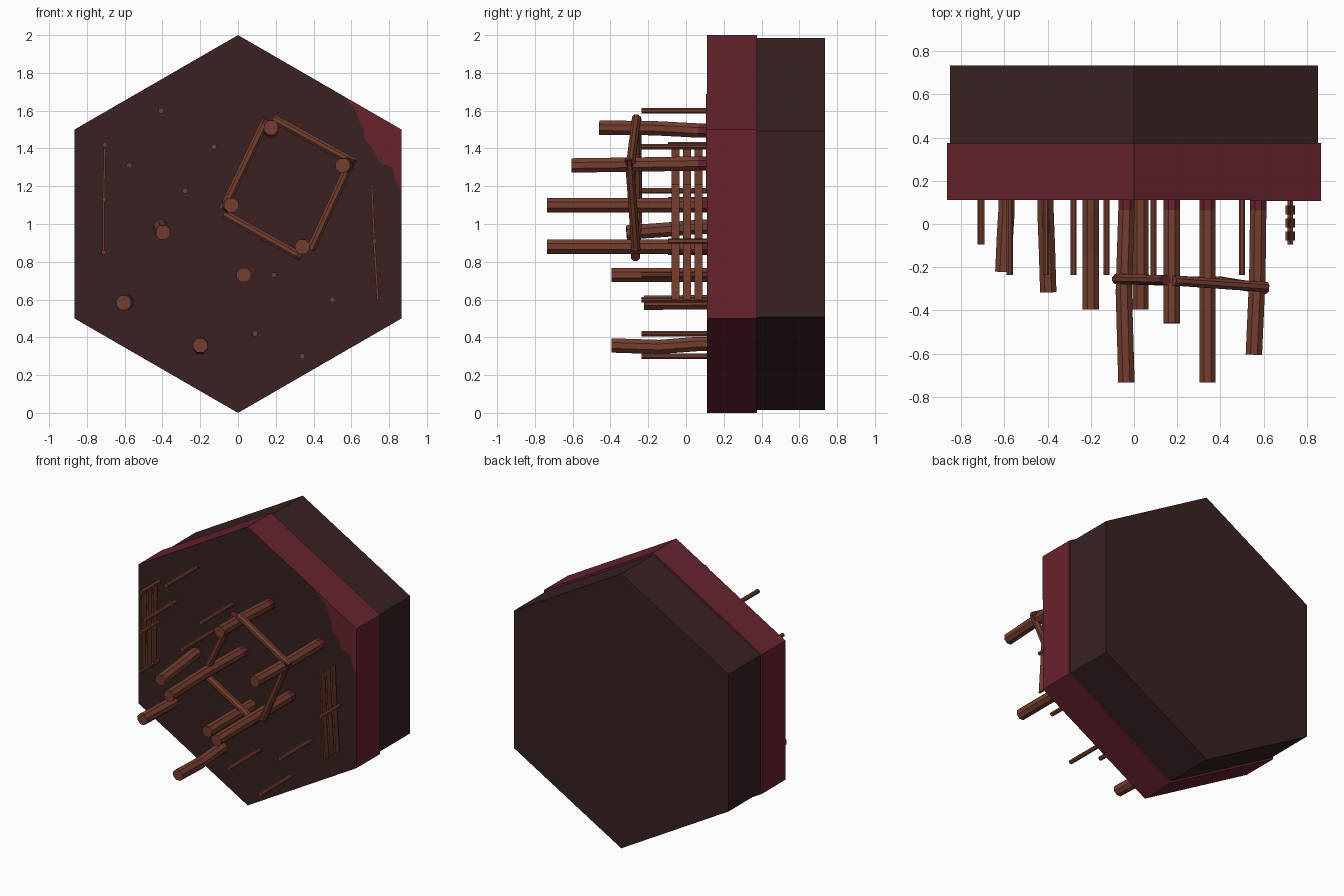
import bpy, bmesh, math
from mathutils import Vector

if "Cube" in bpy.data.objects:
    bpy.data.objects.remove(bpy.data.objects["Cube"])


def material(name, rgb):
    m = bpy.data.materials.new(name)
    m.diffuse_color = (*rgb, 1)
    m.use_nodes = True
    m.node_tree.nodes["Principled BSDF"].inputs["Base Color"].default_value = m.diffuse_color
    return m


EARTH = material("dark earth", (0.041, 0.0155, 0.0155))
CRIMSON = material("crimson", (0.135, 0.0165, 0.027))
WOOD = material("wood", (0.175, 0.048, 0.028))


def finish(name, bm, mats):
    bmesh.ops.recalc_face_normals(bm, faces=bm.faces)
    me = bpy.data.meshes.new(name)
    bm.to_mesh(me)
    bm.free()
    for m in mats:
        me.materials.append(m)
    ob = bpy.data.objects.new(name, me)
    bpy.context.collection.objects.link(ob)
    return ob


def prism(name, outline, y0, y1, mats):
    """Extrude an x,z outline along y; the front face takes the second material."""
    bm = bmesh.new()
    front = [bm.verts.new((x, y0, z)) for x, z in outline]
    back = [bm.verts.new((x, y1, z)) for x, z in outline]
    cap = bm.faces.new(front)
    cap.material_index = len(mats) - 1
    bm.faces.new(back[::-1])
    n = len(outline)
    for i in range(n):
        j = (i + 1) % n
        bm.faces.new((front[i], back[i], back[j], front[j]))
    return finish(name, bm, mats)


def log(name, pts, radius, red_first=False, red_last=False, sides=8, flat=1.0):
    """Flat-sided log along a path; end segments can be crimson."""
    pts = [Vector(p) for p in pts]
    bm = bmesh.new()
    d = (pts[-1] - pts[0]).normalized()
    ref = Vector((0, 1, 0)) if abs(d.y) < 0.8 else Vector((0, 0, 1))
    u = d.cross(ref).normalized()
    v = d.cross(u)
    rings = []
    for p in pts:
        ring = []
        for k in range(sides):
            a = 2 * math.pi * (k + 0.5) / sides
            ring.append(bm.verts.new(p + radius * (flat * math.cos(a) * u + math.sin(a) * v)))
        rings.append(ring)
    last = len(rings) - 2
    for s in range(last + 1):
        red = (s == 0 and red_first) or (s == last and red_last)
        for k in range(sides):
            j = (k + 1) % sides
            f = bm.faces.new((rings[s][k], rings[s][j], rings[s + 1][j], rings[s + 1][k]))
            f.material_index = int(red)
    bm.faces.new(rings[0]).material_index = int(red_first)
    bm.faces.new(rings[-1]).material_index = int(red_last)
    return finish(name, bm, [WOOD, CRIMSON])


def hexagon(r):
    return [(r * math.cos(math.radians(90 + 60 * i)), 1 + r * math.sin(math.radians(90 + 60 * i)))
            for i in range(6)]


# hexagonal slab: crimson rim with earth front, narrower earth block behind
prism("rim_slab", hexagon(1.0), 0.11, 0.375, [CRIMSON, EARTH])
prism("back_block", hexagon(0.985), 0.375, 0.735, [EARTH])

# ragged crimson patch at the upper right of the front
patch = [(0.866, 1.5), (0.54, 1.688), (0.62, 1.61), (0.645, 1.54), (0.665, 1.51), (0.67, 1.45),
         (0.72, 1.39), (0.74, 1.34), (0.77, 1.315), (0.82, 1.30), (0.83, 1.24), (0.866, 1.175)]
prism("crimson_patch", patch, 0.107, 0.112, [CRIMSON])

# thick poles: tip x, z, tip y, base x, z, middle shift x, z, stained base
poles = [
    (0.175, 1.51, -0.46, 0.175, 1.495, 0, 0.005, True),
    (0.555, 1.31, -0.605, 0.575, 1.32, 0.006, 0, True),
    (-0.035, 1.10, -0.735, -0.035, 1.10, -0.012, 0, True),
    (0.34, 0.88, -0.735, 0.34, 0.88, 0, 0, True),
    (-0.397, 0.955, -0.315, -0.41, 0.985, 0, 0, False),
    (0.03, 0.73, -0.395, 0.03, 0.73, 0, 0, False),
    (-0.605, 0.583, -0.222, -0.59, 0.586, 0, 0, False),
    (-0.20, 0.357, -0.395, -0.20, 0.365, 0, -0.012, False),
]
for i, (x, z, y, bx, bz, mx, mz, red) in enumerate(poles):
    mid = ((x + bx) / 2 + mx, (y + 0.11) / 2, (z + bz) / 2 + mz)
    log(f"pole_{i + 1}", [(bx, 0.13, bz), (bx, 0.065, bz), mid, (x, y, z)], 0.041, red_first=red)

# thin pegs
for i, (x, z) in enumerate([(-0.407, 1.60), (-0.127, 1.41), (-0.575, 1.31), (-0.28, 1.175),
                            (0.19, 0.73), (0.50, 0.60), (0.09, 0.42), (0.34, 0.30)]):
    log(f"peg_{i + 1}", [(x, 0.12, z), (x, -0.235, z)], 0.0155)

# tilted square of beams lashed round the four long poles: start, end, stained start, stained end
beams = [
    ((0.15, -0.26, 1.555), (-0.08, -0.255, 1.075), True, False),
    ((-0.075, -0.255, 1.055), (0.335, -0.268, 0.825), False, True),
    ((0.385, -0.265, 0.865), (0.605, -0.30, 1.345), False, True),
    ((0.185, -0.262, 1.56), (0.615, -0.292, 1.325), False, False),
]
for i, (a, b, ra, rb) in enumerate(beams):
    a, b = Vector(a), Vector(b)
    log(f"frame_beam_{i + 1}", [a, a.lerp(b, 0.06), a.lerp(b, 0.94), b], 0.025, ra, rb)

# plank fences standing out of the face at each side: top x, z, bottom x, z, rail heights
fences = [("left", -0.705, 1.40, -0.712, 0.83, (1.42, 1.13, 0.85)),
          ("right", 0.708, 1.21, 0.74, 0.60, (0.91,))]
for side, tx, tz, bx, bz, rails in fences:
    for i, y in enumerate((-0.055, 0.005, 0.065)):
        t, b = Vector((tx, y, tz)), Vector((bx, y, bz))
        log(f"{side}_fence_plank_{i + 1}", [t, t.lerp(b, 0.5) + Vector((-0.003, 0, 0)), b],
            0.03, sides=4, flat=0.27)
    for i, z in enumerate(rails):
        x = tx + (bx - tx) * (tz - z) / (tz - bz)
        log(f"{side}_fence_rail_{i + 1}", [(x, 0.115, z), (x, -0.095, z)], 0.014, sides=6)
